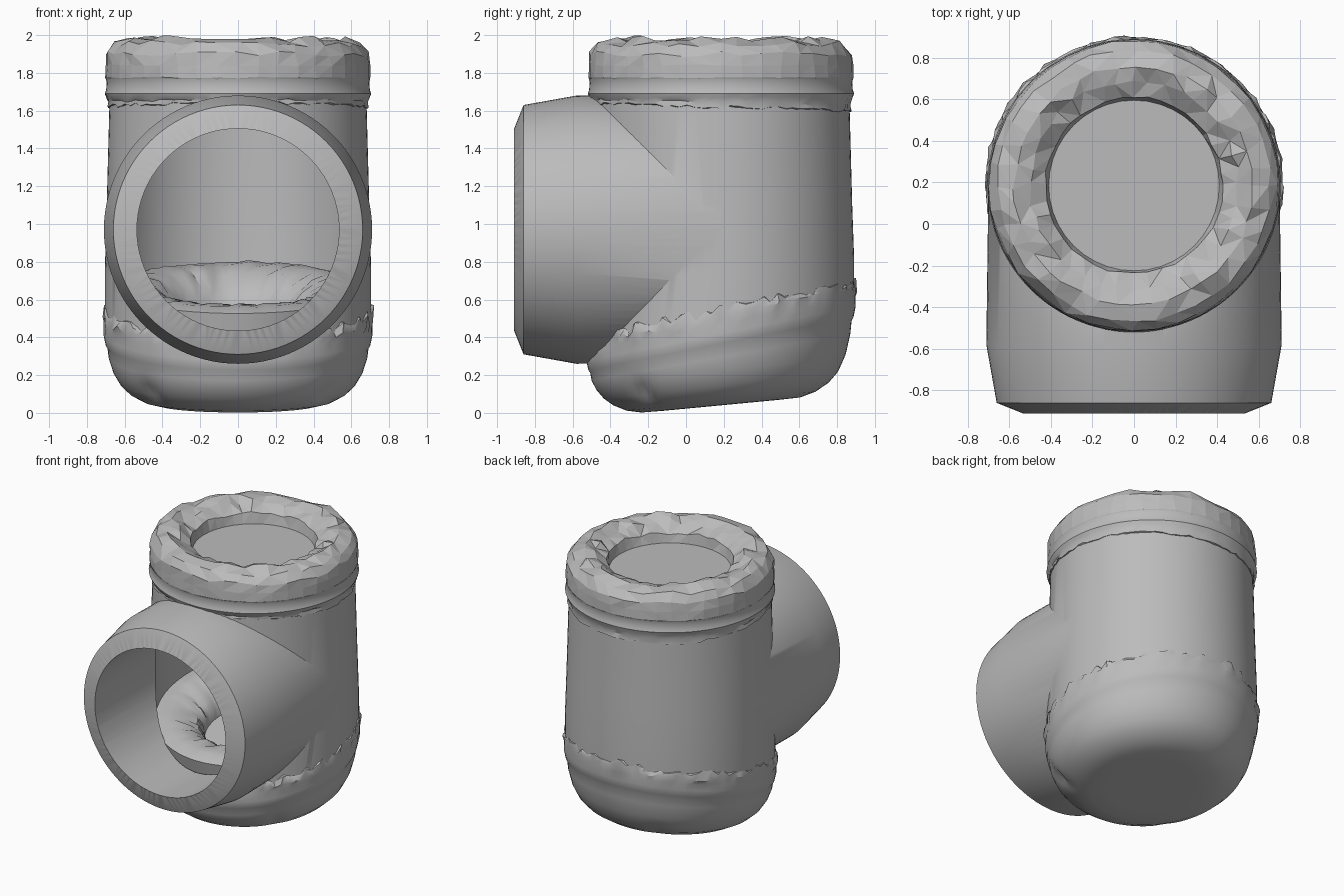
import bpy, bmesh, math, random
from mathutils import Vector

random.seed(4)
AXIS_Y = 0.185      # centre line of the upright pipe
BRANCH_Z = 0.97     # centre line of the side branch

cube = bpy.data.objects.get("Cube")
if cube:
    bpy.data.objects.remove(cube, do_unlink=True)

grey = bpy.data.materials.new("plain_grey")
grey.use_nodes = True
colour = (0.5, 0.5, 0.5, 1)
grey.diffuse_color = colour
grey.node_tree.nodes["Principled BSDF"].inputs["Base Color"].default_value = colour


def lathe(name, profile, segments, location, dents=()):
    """Closed solid of rings (radius, height, slope along y, jitter)."""
    bm = bmesh.new()
    rings = []
    for radius, height, slope, jitter in profile:
        ring = []
        for i in range(segments):
            def wobble():
                return random.uniform(-jitter, jitter)
            a = math.tau * (i + wobble() * 12) / segments
            r = radius + wobble() * 0.5
            p = Vector((r * math.cos(a), r * math.sin(a),
                        height + slope * r * math.sin(a) + wobble()))
            for dent in dents:
                d = (p - Vector(dent)).length
                p -= p.normalized() * 0.05 * math.exp(-(d / 0.06) ** 2)
            ring.append(bm.verts.new(p))
        rings.append(ring)
    for low, high in zip(rings, rings[1:]):
        for i in range(segments):
            j = (i + 1) % segments
            bm.faces.new((low[i], low[j], high[j], high[i]))
    bm.faces.new(reversed(rings[0]))
    bm.faces.new(rings[-1])
    mesh = bpy.data.meshes.new(name)
    bm.to_mesh(mesh)
    bm.free()
    mesh.materials.append(grey)
    obj = bpy.data.objects.new(name, mesh)
    obj.location = location
    bpy.context.collection.objects.link(obj)
    return obj


def activate(obj):
    bpy.ops.object.select_all(action="DESELECT")
    obj.select_set(True)
    bpy.context.view_layer.objects.active = obj


def apply_modifier(obj, kind, **settings):
    activate(obj)
    mod = obj.modifiers.new(kind, kind)
    for key, value in settings.items():
        setattr(mod, key, value)
    bpy.ops.object.modifier_apply(modifier=mod.name)


def combine(target, tool, operation):
    apply_modifier(target, "BOOLEAN", operation=operation, solver="EXACT", object=tool)
    bpy.data.objects.remove(tool, do_unlink=True)


def smooth(obj, degrees):
    activate(obj)
    bpy.ops.object.shade_smooth_by_angle(angle=math.radians(degrees))


upright = (0, AXIS_Y, 0)
sideways = (0, 0, BRANCH_Z)

# Thin-walled tee: upright pipe joined to a tapered branch with a conical mouth
body = lathe("tee_body", [(0.705, 0.5, 0.2, 0), (0.705, 0.75, 0.1, 0),
                          (0.695, 1.1, 0, 0), (0.68, 1.66, 0, 0)], 96, upright)
branch = lathe("branch", [(0.7, -AXIS_Y, 0, 0), (0.71, 0.58, 0, 0),
                          (0.66, 0.86, 0, 0), (0.535, 0.91, 0, 0)], 96, sideways)
branch.rotation_euler.x = math.pi / 2
combine(body, branch, "UNION")
bore = lathe("upright_bore", [(0.66, 0.2, 0, 0), (0.66, 1.0, 0, 0),
                              (0.64, 1.62, 0, 0)], 80, upright)
combine(body, bore, "DIFFERENCE")
bore = lathe("branch_bore", [(0.535, -0.1, 0, 0), (0.535, 1.1, 0, 0)], 80, sideways)
bore.rotation_euler.x = math.pi / 2
combine(body, bore, "DIFFERENCE")
smooth(body, 30)

# Tilted rounded base, with a soft groove and a ragged seam outside
base = lathe("rounded_base", [
    (0.1, 0.04, 0.095, 0), (0.3, 0.04, 0.095, 0), (0.42, 0.042, 0.095, 0),
    (0.5, 0.062, 0.1, 0), (0.57, 0.1, 0.105, 0), (0.62, 0.147, 0.115, 0),
    (0.66, 0.215, 0.14, 0), (0.685, 0.295, 0.18, 0), (0.692, 0.35, 0.2, 0),
    (0.702, 0.367, 0.2, 0), (0.713, 0.42, 0.2, 0), (0.711, 0.47, 0.2, 0.008),
    (0.718, 0.51, 0.2, 0.02), (0.71, 0.55, 0.2, 0.025),
    (0.67, 0.57, 0.2, 0), (0.63, 0.38, 0.2, 0)], 100, upright,
    dents=[(0.47, -0.42, 0.1), (-0.47, -0.42, 0.1), (-0.25, 0.52, 0.12)])
smooth(base, 35)

# Ragged rounded ring and floor seen through the branch
inner_ring = lathe("inner_ring", [
    (0.6, 0.36, 0.2, 0), (0.668, 0.66, 0.2, 0), (0.6, 0.682, 0.2, 0.006),
    (0.53, 0.68, 0.2, 0.012), (0.45, 0.65, 0.2, 0.018),
    (0.38, 0.6, 0.2, 0.018), (0.34, 0.54, 0.2, 0.012),
    (0.33, 0.48, 0.2, 0)], 72, upright)
smooth(inner_ring, 35)

# Collar under the cap, with a slightly ragged, tilted lower lip
collar = lathe("cap_collar", [
    (0.66, 1.61, -0.03, 0.008), (0.688, 1.62, -0.03, 0.01),
    (0.686, 1.645, -0.02, 0.008), (0.695, 1.667, 0, 0.006),
    (0.705, 1.69, 0, 0), (0.698, 1.71, 0, 0),
    (0.695, 1.75, 0, 0), (0.7, 1.77, 0, 0)], 96, upright)
smooth(collar, 30)

# Faceted cap: rough rim, then a short wall down to a flat sunken disc
cap = lathe("faceted_cap", [
    (0.69, 1.75, 0, 0.004), (0.702, 1.775, 0, 0.004), (0.7, 1.84, 0, 0.005),
    (0.694, 1.9, 0, 0.014), (0.655, 1.955, 0, 0.018), (0.575, 1.98, 0, 0.018),
    (0.5, 1.955, 0, 0.022), (0.425, 1.905, 0, 0.014),
    (0.41, 1.835, 0, 0)], 40, upright)
apply_modifier(cap, "TRIANGULATE", quad_method="SHORTEST_DIAGONAL")
